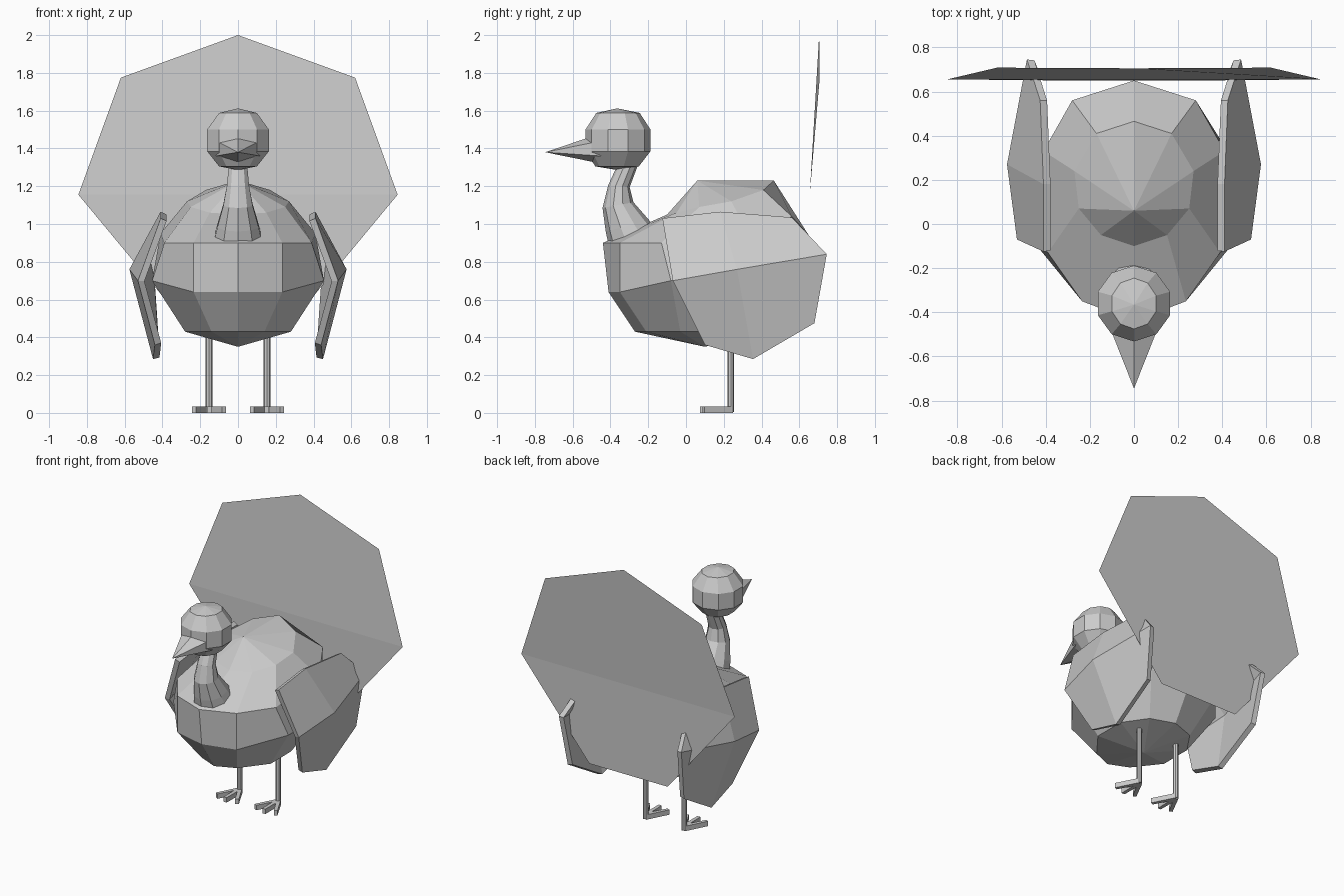
import bpy
import math

if "Cube" in bpy.data.objects:
    bpy.data.objects.remove(bpy.data.objects["Cube"])

SIDES = 10


def make(name, verts, faces):
    mesh = bpy.data.meshes.new(name)
    mesh.from_pydata(verts, [], faces)
    mesh.update()
    obj = bpy.data.objects.new(name, mesh)
    bpy.context.collection.objects.link(obj)
    return obj


def full_ring(half):
    """Mirror a front-to-back half ring (x >= 0) into a closed ring."""
    return half + [(-x, y, z) for x, y, z in half[-2:0:-1]]


def ellipse(cy, z, rx, ry, tilt=0.0, n=SIDES):
    """Ring with one corner facing -y; tilt raises the back."""
    pts = []
    for i in range(n):
        a = 2 * math.pi * i / n
        c = -math.cos(a)
        pts.append((rx * math.sin(a), cy + ry * c, z + tilt * c))
    return pts


def loft(name, rings, bottom=None, top=None):
    """Skin rings listed bottom to top, closing with poles or flat caps."""
    n = len(rings[0])
    verts = [p for r in rings for p in r]
    faces = []
    for k in range(len(rings) - 1):
        for i in range(n):
            j = (i + 1) % n
            faces.append((k * n + i, k * n + j, (k + 1) * n + j, (k + 1) * n + i))
    last = (len(rings) - 1) * n
    if bottom:
        b = len(verts)
        verts.append(bottom)
        faces += [(b, (i + 1) % n, i) for i in range(n)]
    else:
        faces.append(tuple(reversed(range(n))))
    if top:
        t = len(verts)
        verts.append(top)
        faces += [(last + i, last + (i + 1) % n, t) for i in range(n)]
    else:
        faces.append(tuple(range(last, last + n)))
    return make(name, verts, faces)


# Body: plump ten-sided form with a raised rump
body_halves = [
    [(0, -.27, .43), (.14, -.21, .43), (.28, -.03, .43), (.28, .2, .43), (.17, .36, .43), (0, .42, .43)],
    [(0, -.41, .64), (.235, -.35, .64), (.455, -.08, .70), (.455, .28, .70), (.27, .50, .70), (0, .58, .70)],
    [(0, -.44, .90), (.235, -.35, .90), (.39, -.13, .90), (.41, .33, .95), (.28, .56, 1.04), (0, .65, .94)],
    [(0, -.10, 1.05), (.15, -.05, 1.06), (.25, .07, 1.09), (.27, .24, 1.12), (.17, .41, 1.18), (0, .465, 1.23)],
]
loft("body", [full_ring(h) for h in body_halves], (0, .10, .35), (0, .06, 1.23))

# Neck: curved tapering tube
neck_path = [(-.28, .93, .13, .13, .04), (-.31, .99, .115, .115, .03),
             (-.36, 1.10, .082, .082, .015), (-.355, 1.20, .062, .057, -.005),
             (-.305, 1.32, .05, .05, -.01)]
loft("neck", [ellipse(*p) for p in neck_path])

# Head: low-poly sphere
head_rings = [ellipse(-.365, 1.305, .105, .115), ellipse(-.36, 1.385, .172, .172),
              ellipse(-.36, 1.50, .172, .172), ellipse(-.36, 1.588, .105, .115)]
loft("head", head_rings, (0, -.36, 1.285), (0, -.365, 1.612))

# Beak: pointed cone facing forward
beak_base = []
for i in range(6):
    a = math.pi / 2 + i * math.pi / 3
    beak_base.append((.135 * math.cos(a), -.45, 1.40 + .08 * math.sin(a)))
loft("beak", [beak_base], None, (0, -.745, 1.38))

# Wings: bent shells with a long ridge
wing_pts = [(.41, -.125, 1.03), (.41, .18, 1.065), (.425, .56, 1.035),
            (.53, -.07, .70), (.575, .27, .76), (.485, .745, .84),
            (.44, .10, .36), (.45, .355, .285), (.46, .68, .475)]
wing_faces = [(0, 3, 4, 1), (1, 4, 5, 2), (3, 6, 7, 4), (4, 7, 8, 5)]
for side, label in ((1, "right"), (-1, "left")):
    faces = wing_faces if side > 0 else [f[::-1] for f in wing_faces]
    wing = make(label + "_wing", [(side * x, y, z) for x, y, z in wing_pts], faces)
    solid = wing.modifiers.new("thickness", 'SOLIDIFY')
    solid.thickness = .035
    solid.offset = -1

    # Leg: thin post
    loft(label + "_leg",
         [[(x + side * .153, y, z) for x, y, z in ellipse(.237, h, .018, .018, 0, 8)]
          for h in (.005, .45)])

    # Toes: three splayed bars
    for k, ang in enumerate((-28, 0, 28)):
        a = math.radians(ang)
        length = .17
        dx, dy = math.sin(a), -math.cos(a)
        corners = []
        for along, w in ((0, -.014), (length, -.012), (length, .012), (0, .014)):
            corners.append((side * .153 + dx * along - dy * w, .243 + dy * along + dx * w))
        loft("%s_toe_%d" % (label, k + 1),
             [[(x, y, z) for x, y in corners[::-1]] for z in (0, .035)])

# Tail fan: flat seven-sided sheet folded at its widest line
make("tail_fan",
     [(-.845, .655, 1.155), (-.31, .65, .51), (.31, .65, .51), (.845, .655, 1.155),
      (.62, .708, 1.775), (0, .705, 2.0), (-.62, .708, 1.775)],
     [(0, 1, 2, 3), (0, 3, 4, 5, 6)])
